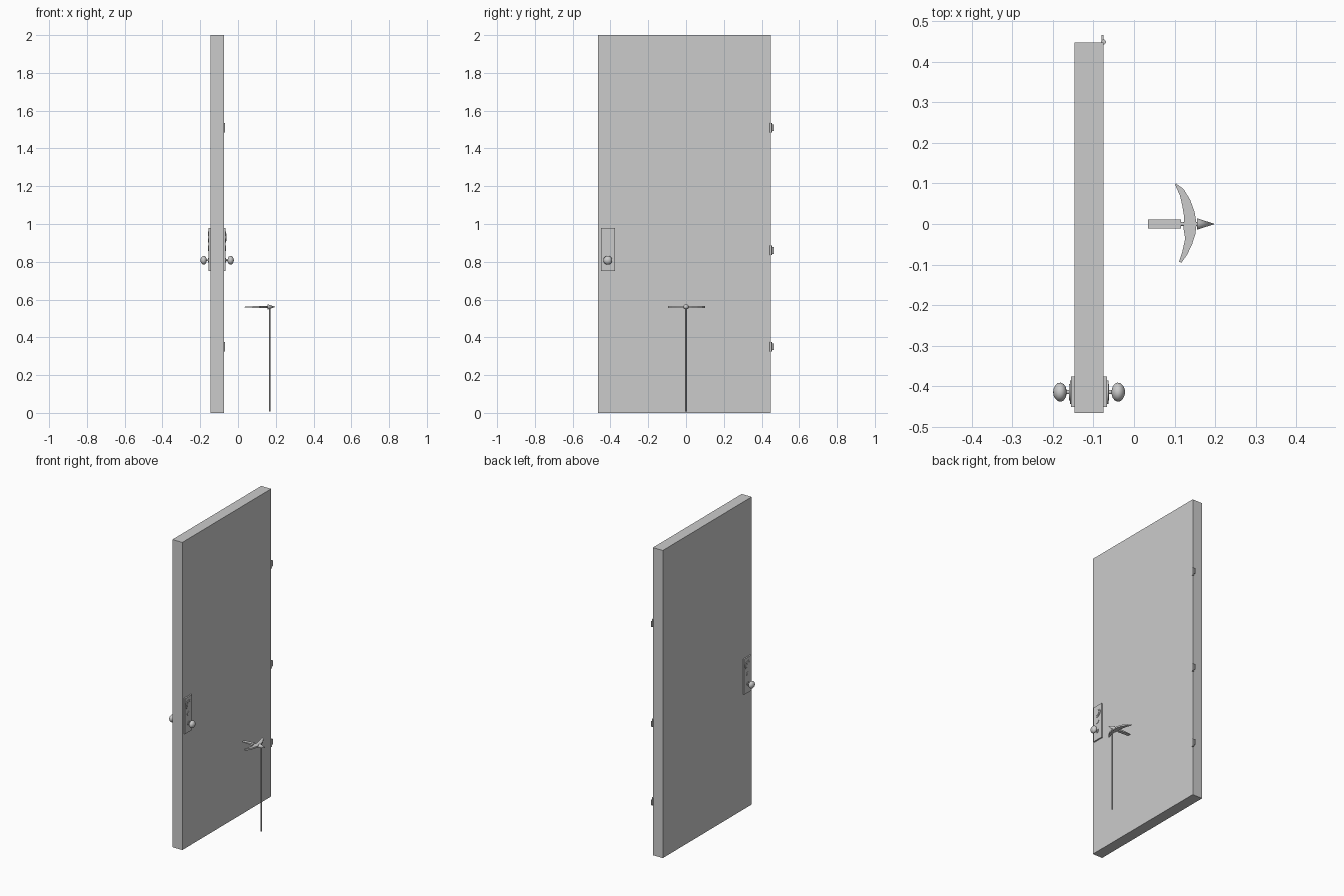
import bpy, bmesh, math
from mathutils import Matrix, Vector

cube = bpy.data.objects.get("Cube")
if cube:
    bpy.data.objects.remove(cube, do_unlink=True)

grey = bpy.data.materials.new("plain grey")
grey.use_nodes = True
colour = (0.6, 0.6, 0.6, 1)
grey.diffuse_color = colour
grey.node_tree.nodes["Principled BSDF"].inputs["Base Color"].default_value = colour


def finish(name, bm, smooth=False):
    bmesh.ops.recalc_face_normals(bm, faces=bm.faces)
    mesh = bpy.data.meshes.new(name)
    bm.to_mesh(mesh)
    bm.free()
    mesh.materials.append(grey)
    obj = bpy.data.objects.new(name, mesh)
    bpy.context.collection.objects.link(obj)
    if smooth:
        bpy.ops.object.select_all(action='DESELECT')
        obj.select_set(True)
        bpy.context.view_layer.objects.active = obj
        bpy.ops.object.shade_smooth_by_angle(angle=math.radians(40))
    return obj


def box(name, low, high):
    low, high = Vector(low), Vector(high)
    bm = bmesh.new()
    bmesh.ops.create_cube(bm, size=1, matrix=Matrix.Translation((low + high) / 2)
                          @ Matrix.Diagonal((*(high - low), 1)))
    return finish(name, bm)


def lathe(name, profile, origin, direction, steps=24):
    """Spin (distance along axis, radius) points around an axis."""
    bm = bmesh.new()
    verts = [bm.verts.new((r, 0, d)) for d, r in profile]
    edges = [bm.edges.new(pair) for pair in zip(verts, verts[1:])]
    bmesh.ops.spin(bm, geom=verts + edges, cent=(0, 0, 0), axis=(0, 0, 1),
                   angle=math.tau, steps=steps)
    bmesh.ops.remove_doubles(bm, verts=bm.verts, dist=0.00001)
    turn = Vector((0, 0, 1)).rotation_difference(Vector(direction)).to_matrix().to_4x4()
    bm.transform(Matrix.Translation(origin) @ turn)
    return finish(name, bm, True)


def disc(name, radius, depth, origin, direction):
    return lathe(name, [(0, 0), (0, radius), (depth, radius), (depth, 0)],
                 origin, direction)


# Door slab
DOOR_LEFT, DOOR_RIGHT = -0.075, -0.146
box("door_panel", (DOOR_RIGHT, -0.465, 0), (DOOR_LEFT, 0.447, 2))

# Lock plates, cylinders and knobs on both faces
KNOB_Y = -0.414
knob = [(0, 0), (0, 0.012), (0.003, 0.012), (0.004, 0.005), (0.011, 0.005),
        (0.013, 0.013), (0.018, 0.02), (0.025, 0.0235), (0.033, 0.022),
        (0.039, 0.016), (0.043, 0.008), (0.044, 0)]
for side, face, s in (("left", DOOR_LEFT, 1), ("right", DOOR_RIGHT, -1)):
    def out(d):
        return face + s * d
    x0, x1 = sorted((face, out(0.009)))
    box(side + "_lock_plate", (x0, -0.45, 0.75), (x1, -0.376, 0.98))
    disc(side + "_lock_ring", 0.029, 0.003, (out(0.009), KNOB_Y, 0.93), (s, 0, 0))
    disc(side + "_lock_cylinder", 0.02, 0.005, (out(0.009), KNOB_Y, 0.93), (s, 0, 0))
    disc(side + "_thumb_turn", 0.014, 0.003, (out(0.009), KNOB_Y, 0.872), (s, 0, 0))
    lathe(side + "_knob", knob, (out(0.009), KNOB_Y, 0.808), (s, 0, 0))

# Hinges on the rear edge
for place, z in (("lower", 0.35), ("middle", 0.86), ("upper", 1.51)):
    disc(place + "_hinge_barrel", 0.006, 0.05, (-0.075, 0.448, z - 0.025), (0, 0, 1))
    box(place + "_hinge_leaf", (-0.08, 0.447, z - 0.018), (-0.075, 0.465, z + 0.018))

# Thin upright shaft of the pick
HEAD_Z = 0.561
disc("pick_shaft", 0.004, HEAD_Z - 0.008, (0.167, 0, 0.008), (0, 0, 1))

# Curved blade of the pick
outline = [(0.103, 0.1), (0.122, 0.086), (0.138, 0.06), (0.149, 0.03), (0.154, 0),
           (0.151, -0.025), (0.143, -0.05), (0.131, -0.075), (0.117, -0.095),
           (0.111, -0.093), (0.119, -0.068), (0.126, -0.036), (0.122, -0.012),
           (0.123, 0.02), (0.119, 0.045), (0.113, 0.07), (0.101, 0.097)]
bm = bmesh.new()
base = bm.faces.new([bm.verts.new((x, y, HEAD_Z - 0.005)) for x, y in outline])
top = bmesh.ops.extrude_face_region(bm, geom=[base])
bmesh.ops.translate(bm, vec=(0, 0, 0.01),
                    verts=[g for g in top["geom"] if isinstance(g, bmesh.types.BMVert)])
finish("pick_blade", bm)

# Tapered rear wedge, connector and front spike
wedge = box("pick_wedge", (0.035, -0.011, HEAD_Z - 0.006), (0.116, 0.011, HEAD_Z + 0.006))
for v in wedge.data.vertices:
    if v.co.x < 0.07:
        v.co.z = HEAD_Z - 0.001 + (v.co.z - HEAD_Z) * 0.3
disc("pick_connector", 0.005, 0.05, (0.112, 0, HEAD_Z), (1, 0, 0))
lathe("pick_spike", [(0, 0), (0, 0.014), (0.044, 0)], (0.155, 0, HEAD_Z), (1, 0, 0))
